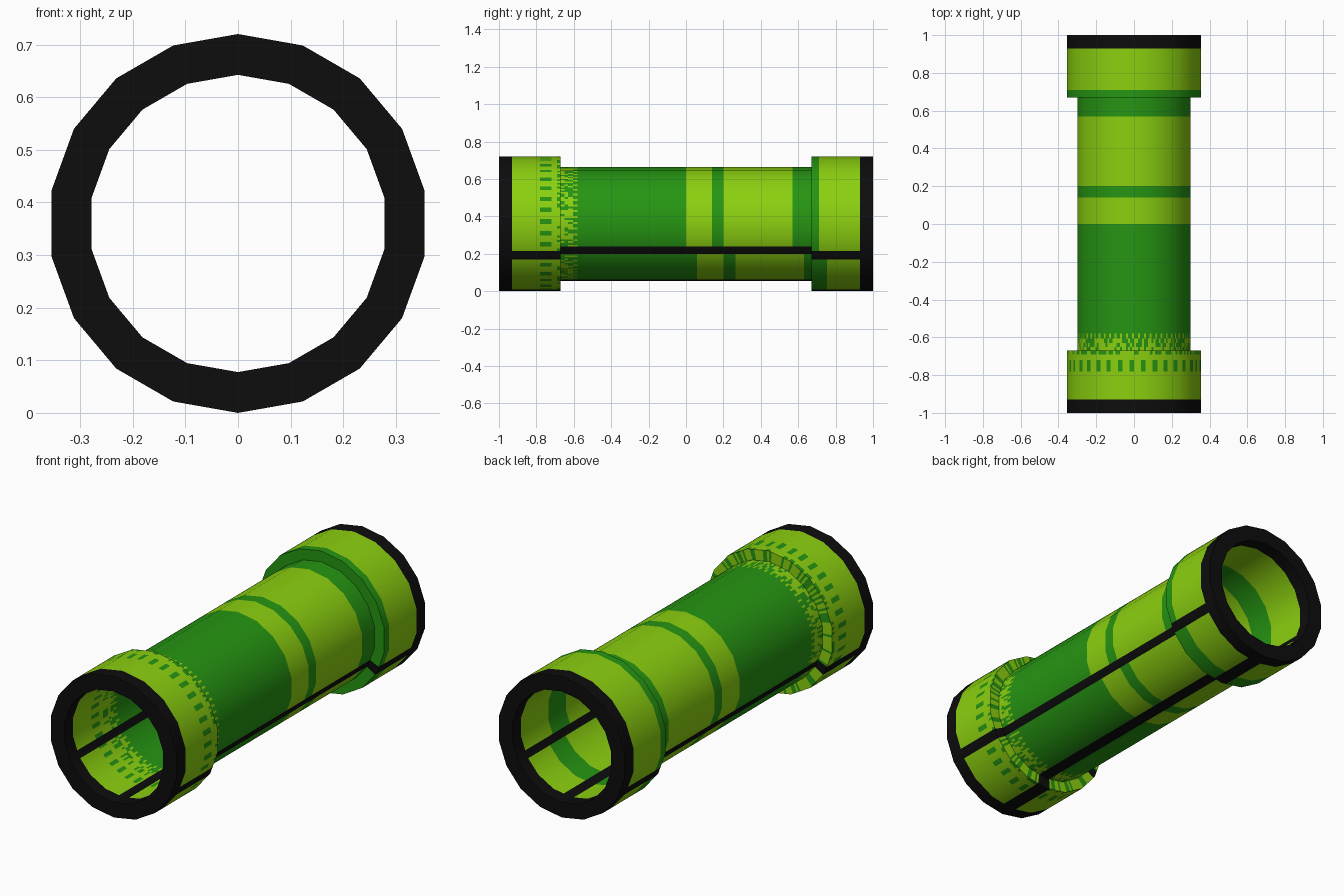
import bpy, random
from math import sin, cos, radians
from mathutils import Vector

random.seed(4)
if "Cube" in bpy.data.objects:
    bpy.data.objects.remove(bpy.data.objects["Cube"], do_unlink=True)

SIDES = 18
STEP = 2                      # degrees per column
COLS = 360 // STEP
R_RIM, R_PIPE, R_BORE = 0.36, 0.305, 0.2825
COLLAR = 0.67


def make_material(name, rgb):
    mat = bpy.data.materials.new(name)
    mat.use_nodes = True
    mat.diffuse_color = (*rgb, 1)
    bsdf = next(n for n in mat.node_tree.nodes if n.type == 'BSDF_PRINCIPLED')
    bsdf.inputs["Base Color"].default_value = (*rgb, 1)
    bsdf.inputs["Roughness"].default_value = 0.8
    return mat


MATERIALS = [make_material("lime_green", (0.26, 0.63, 0.005)),
             make_material("leaf_green", (0.019, 0.30, 0.006)),
             make_material("black_trim", (0.004, 0.004, 0.004))]
LIME, LEAF, BLACK = range(3)

# Every length where a band or row of flecks begins or ends
CUTS = [-0.93, -0.78, -0.75, -0.72, -0.69, -0.65, -0.63, -0.605, -0.58, 0, 0.06,
        0.14, 0.20, 0.21, 0.265, 0.57, 0.63, 0.71, 0.755, 0.93]


def colour(y, a, col):
    """Pick a colour from length and angle (degrees from straight down)."""
    if abs(y) > 0.93 or 58 < abs(a) < 66 or -4 < a < 8:
        return BLACK
    # Flecked transition near the front collar
    if -0.78 < y < -0.58:
        if y < -0.72:
            return LEAF if col % 5 < 2 else LIME
        if y < -0.69:
            return LIME
        if y < -0.605:
            return LEAF if random.random() < 0.4 else LIME
        return LIME if col % 3 == 0 else LEAF
    if y < -0.58:
        return LIME
    # Bands sit slightly further back on the two lower panels
    if abs(a) < 62:
        y -= 0.06
    if y < 0 or 0.14 < y < 0.205 or 0.57 < y < 0.70:
        return LEAF
    return LIME


def polygon_radius(r, a):
    """Radius at angle a of a flat-sided ring with corner radius r."""
    half = 180 / SIDES
    return r * cos(radians(half)) / cos(radians(a % (2 * half) - half))


def refine(profile):
    """Insert the band cuts into a (radius, y) profile."""
    out = [profile[0]]
    for (r0, y0), (r1, y1) in zip(profile, profile[1:]):
        lo, hi = min(y0, y1), max(y0, y1)
        out += [(r0, y) for y in sorted(CUTS, reverse=y1 < y0) if lo < y < hi]
        out.append((r1, y1))
    return out


def lathe(name, profile):
    """Spin a profile about the long axis and colour its faces."""
    rows = refine(profile)
    verts, faces, mats, normals = [], [], [], []
    for r, y in rows:
        for j in range(COLS):
            a = j * STEP
            p = polygon_radius(r, a)
            verts.append((p * sin(radians(a)), y, R_RIM - p * cos(radians(a))))
    for i, ((r0, y0), (r1, y1)) in enumerate(zip(rows, rows[1:])):
        n2 = Vector((y1 - y0, r0 - r1)).normalized()
        for j in range(COLS):
            k = (j + 1) % COLS
            faces.append((i * COLS + j, (i + 1) * COLS + j,
                          (i + 1) * COLS + k, i * COLS + k))
            a = (j + 0.5) * STEP
            a = a - 360 if a > 180 else a
            mats.append(colour((y0 + y1) / 2, a, j))
            for c in (j, j, k, k):
                t = radians(c * STEP)
                normals.append((n2.x * sin(t), n2.y, -n2.x * cos(t)))
    mesh = bpy.data.meshes.new(name)
    mesh.from_pydata(verts, [], faces)
    for mat in MATERIALS:
        mesh.materials.append(mat)
    for poly, m in zip(mesh.polygons, mats):
        poly.material_index = m
        poly.use_smooth = True
    mesh.update()
    mesh.normals_split_custom_set(normals)
    obj = bpy.data.objects.new(name, mesh)
    bpy.context.collection.objects.link(obj)
    return obj


# Wide collars with flat rims and a step down to the pipe
lathe("front_collar", [(R_BORE, -1), (R_RIM, -1), (R_RIM, -COLLAR), (R_PIPE, -COLLAR)])
lathe("back_collar", [(R_PIPE, COLLAR), (R_RIM, COLLAR), (R_RIM, 1), (R_BORE, 1)])
# Long middle pipe
lathe("pipe_body", [(R_PIPE, -COLLAR), (R_PIPE, COLLAR)])
# Inside wall, facing the axis
lathe("bore_lining", [(R_BORE, 1), (R_BORE, -1)])
